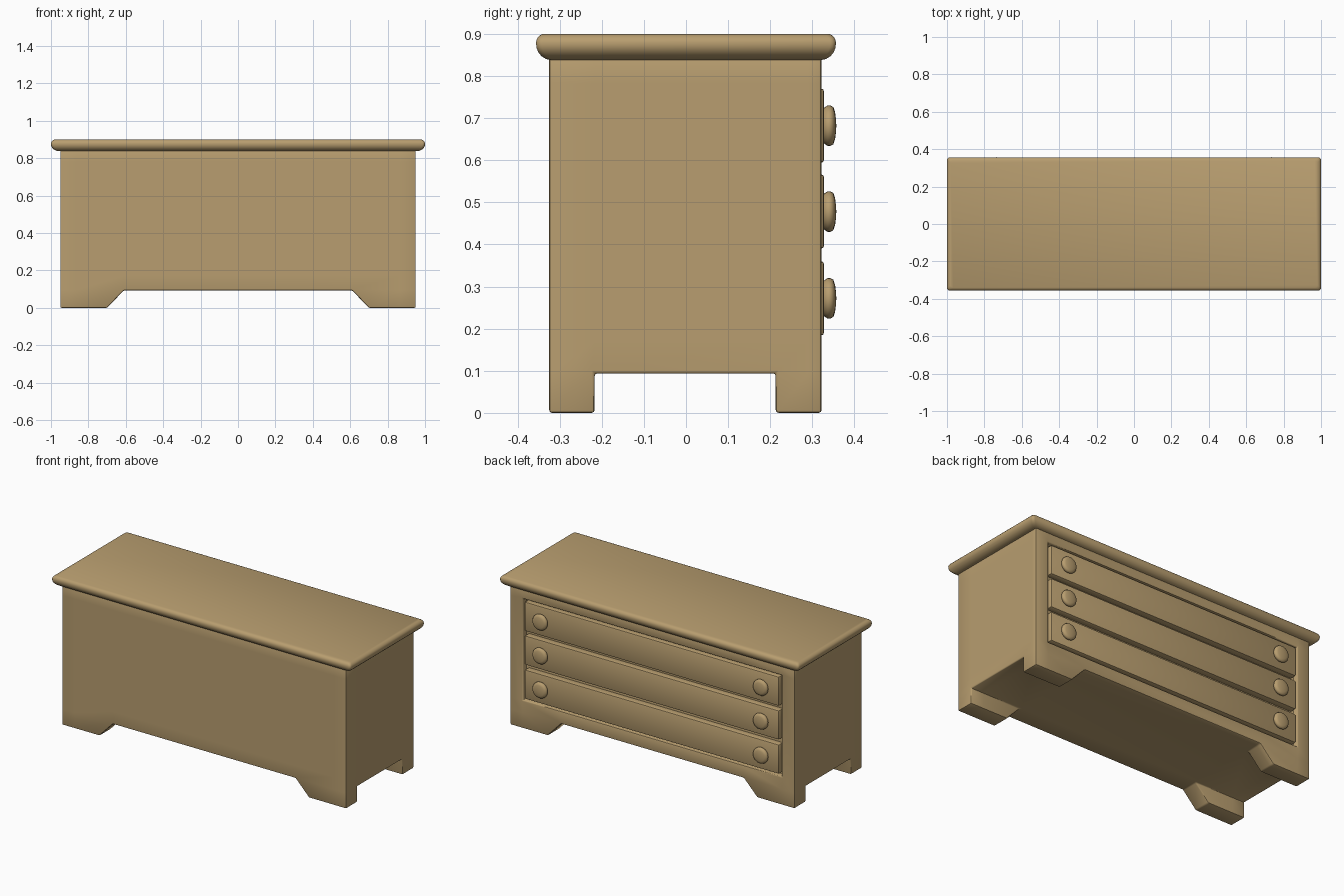
import bpy, bmesh, math
from mathutils import Vector, Matrix

if "Cube" in bpy.data.objects:
    bpy.data.objects.remove(bpy.data.objects["Cube"])

wood = bpy.data.materials.new("wood")
wood.diffuse_color = (0.48, 0.34, 0.16, 1)
wood.use_nodes = True
wood.node_tree.nodes["Principled BSDF"].inputs["Base Color"].default_value = wood.diffuse_color


def finish(name, bm, bevel=0, segments=2, angle=35):
    """Round the hard edges, then turn the bmesh into a shaded object."""
    bmesh.ops.recalc_face_normals(bm, faces=bm.faces[:])
    if bevel:
        hard = [e for e in bm.edges if len(e.link_faces) == 2 and e.calc_face_angle() > 0.5]
        bmesh.ops.bevel(bm, geom=hard, offset=bevel, offset_type='OFFSET',
                        segments=segments, profile=0.5, affect='EDGES')
    me = bpy.data.meshes.new(name)
    bm.to_mesh(me)
    bm.free()
    ob = bpy.data.objects.new(name, me)
    me.materials.append(wood)
    bpy.context.collection.objects.link(ob)
    bpy.ops.object.select_all(action='DESELECT')
    ob.select_set(True)
    bpy.context.view_layer.objects.active = ob
    bpy.ops.object.shade_smooth_by_angle(angle=math.radians(angle))
    return ob


# Cabinet: block grid with corner feet and a shallow drawer recess on the +y side
xs = [-0.95, -0.865, -0.61, 0.61, 0.865, 0.95]
ys = [-0.325, -0.217, 0.213, 0.29, 0.322]
zs = [0, 0.094, 0.17, 0.782, 0.845]


def filled(i, j, k):
    if not (0 <= i < 5 and 0 <= j < 4 and 0 <= k < 4):
        return False
    if k == 0:
        return i != 2 and j != 1
    return not (k == 2 and j == 3 and 1 <= i <= 3)


bm = bmesh.new()
verts = {}


def corner(c):
    if c not in verts:
        x, y, z = xs[c[0]], ys[c[1]], zs[c[2]]
        if z == 0 and abs(x) == 0.61:      # sloped inner side of the feet
            x = math.copysign(0.70, x)
        verts[c] = bm.verts.new((x, y, z))
    return verts[c]


for i in range(5):
    for j in range(4):
        for k in range(4):
            if not filled(i, j, k):
                continue
            for axis in range(3):
                for side in (0, 1):
                    n = [i, j, k]
                    n[axis] += 2 * side - 1
                    if filled(*n):
                        continue
                    quad = []
                    for a, b in ((0, 0), (1, 0), (1, 1), (0, 1)):
                        c = [i, j, k]
                        c[axis] += side
                        c[(axis + 1) % 3] += a
                        c[(axis + 2) % 3] += b
                        quad.append(corner(tuple(c)))
                    bm.faces.new(quad)
finish("cabinet", bm, 0.007)

# Moulded top: stacked rounded rectangles (inset from the outer edge, height)
profile = [(0.043, 0.838), (0.030, 0.840), (0.016, 0.847), (0.006, 0.857), (0.001, 0.868),
           (0, 0.880), (0.003, 0.889), (0.010, 0.896), (0.020, 0.900)]
bm = bmesh.new()
rings = []
for inset, z in profile:
    hx, hy, r = 1.0 - inset, 0.356 - inset * 0.8, 0.014
    ring = []
    for q, (sx, sy) in enumerate(((1, 1), (-1, 1), (-1, -1), (1, -1))):
        for s in range(4):
            t = (q + s / 3) * math.pi / 2
            ring.append(bm.verts.new((sx * (hx - r) + r * math.cos(t),
                                      sy * (hy - r) + r * math.sin(t), z)))
    rings.append(ring)
for lo, hi in zip(rings, rings[1:]):
    for a in range(len(lo)):
        b = (a + 1) % len(lo)
        bm.faces.new((lo[a], lo[b], hi[b], hi[a]))
bm.faces.new(rings[0])
bm.faces.new(rings[-1])
finish("top_board", bm, angle=40)

# Three drawers, each with two round knobs
knob_profile = [(0, 0.320), (0.036, 0.320), (0.044, 0.330), (0.048, 0.336), (0.048, 0.343),
                (0.044, 0.350), (0.032, 0.354), (0.016, 0.356), (0, 0.357)]
for n, zc in enumerate((0.272, 0.478, 0.682), 1):
    bm = bmesh.new()
    bmesh.ops.create_cube(bm, size=1, matrix=Matrix.Translation((0, 0.304, zc))
                          @ Matrix.Diagonal((1.70, 0.048, 0.177, 1)))
    finish(f"drawer_{n}", bm, 0.008)
    for side, x in (("left", -0.737), ("right", 0.737)):
        bm = bmesh.new()
        pts = [bm.verts.new((x + r, y, zc)) for r, y in knob_profile]
        edges = [bm.edges.new(p) for p in zip(pts, pts[1:])]
        bmesh.ops.spin(bm, geom=pts + edges, cent=(x, 0, zc), axis=(0, 1, 0),
                       angle=math.tau, steps=28)
        bmesh.ops.remove_doubles(bm, verts=bm.verts[:], dist=0.0001)
        finish(f"knob_{n}_{side}", bm, angle=50)
